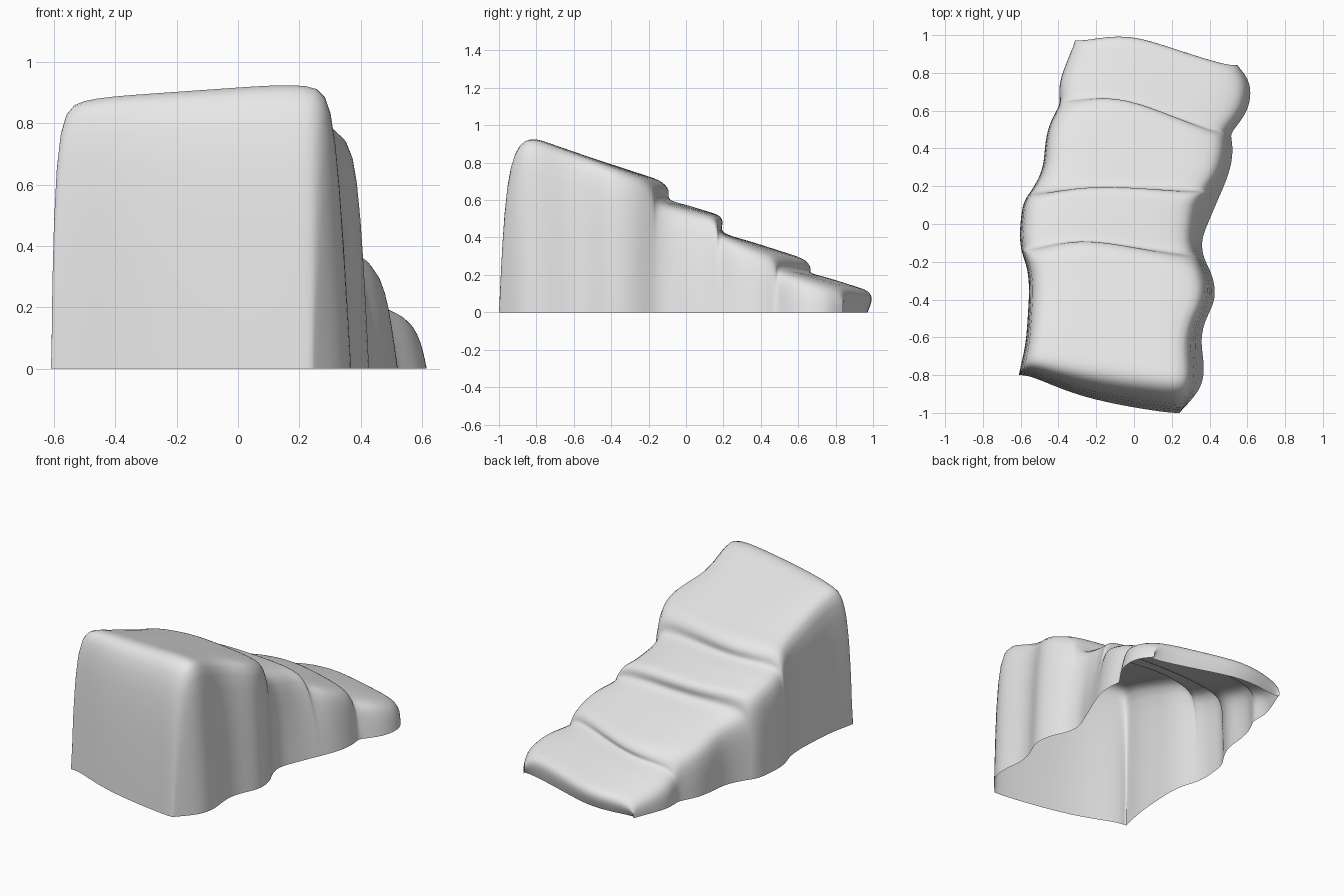
import bpy, bmesh

cube = bpy.data.objects.get("Cube")
if cube:
    bpy.data.objects.remove(cube, do_unlink=True)

stone = bpy.data.materials.new("grey stone")
stone.use_nodes = True
stone.diffuse_color = (0.8, 0.8, 0.8, 1)
stone.node_tree.nodes["Principled BSDF"].inputs["Base Color"].default_value = (0.8, 0.8, 0.8, 1)

ACROSS = (0, 0.3, 0.65, 1)   # column positions across a tread
INSET, DROP = 0.06, 0.06     # size of the worn shoulder at the sides
LIP, UNDERCUT = 0.035, 0.03  # rounding and overhang of each step edge

# left wall outline: y, x
LEFT = [(-.8, -.61), (-.62, -.57), (-.28, -.55), (-.1, -.61), (.12, -.59),
        (.24, -.48), (.5, -.47), (.63, -.39), (.75, -.4), (.97, -.31)]
# right wall outline: y, x at the shoulder, x at the ground
RIGHT = [(-1, .24, .24), (-.87, .32, .36), (-.72, .32, .38), (-.57, .3, .33),
         (-.42, .4, .44), (-.28, .39, .42), (-.12, .31, .34), (.12, .34, .44),
         (.23, .44, .49), (.37, .49, .53), (.48, .48, .51), (.61, .59, .62),
         (.75, .6, .62), (.85, .54, .54)]

# curved step edges, as y from left to right
RIM = (-.74, -.8, -.84, -.87)
UPPER_EDGE = (-.14, -.06, -.11, -.17)
MIDDLE_EDGE = (.16, .21, .2, .17)
LOWER_EDGE = (.65, .695, .6, .485)
TOE = (.98, 1.02, .93, .85)

# slabs: back edge, front edge, heights (left, right) at each, divisions
SLABS = [(RIM, UPPER_EDGE, (.9, .96), (.68, .7), 6),
         (UPPER_EDGE, MIDDLE_EDGE, (.6, .6), (.51, .515), 4),
         (MIDDLE_EDGE, LOWER_EDGE, (.42, .43), (.26, .305), 4),
         (LOWER_EDGE, TOE, (.2, .24), (.1, .13), 4)]


def mix(a, b, t):
    return [p + (q - p) * t for p, q in zip(a, b)]


def outline_at(outline, y):
    """Values of a wall outline at y, held constant past its ends."""
    y = min(max(y, outline[0][0]), outline[-1][0])
    for a, b in zip(outline, outline[1:]):
        if y <= b[0]:
            return mix(a, b, (y - a[0]) / (b[0] - a[0]))[1:]


def station(ys, heights):
    """One cross-section: ground, shoulder, tread points, shoulder, ground."""
    zl, zr = heights
    left, = outline_at(LEFT, ys[0])
    right, foot = outline_at(RIGHT, ys[-1])
    start = (left + INSET, zl)
    end = (right - INSET, zr)
    tread = []
    for t, y in zip(ACROSS, ys):
        x, z = mix(start, end, t)
        tread.append((x, y, z))
    return [(left, ys[0], 0), (left, ys[0], zl - min(DROP, zl * 0.4)), *tread,
            (right, ys[-1], zr - min(DROP, zr * 0.4)), (foot, ys[-1], 0)]


# front wall, leaning slightly back
wall_foot = (-.8, -.9, -.96, -1)
rows = [station(wall_foot, (0, 0)), station(mix(wall_foot, RIM, 0.25), (.78, .8))]

# sloping slabs, each ending in a rounded lip above the next
for back, front, high, low, divisions in SLABS:
    for t in [i / divisions for i in range(divisions)] + [0.93, 1]:
        ys, zs = mix(back, front, t), mix(high, low, t)
        if t == 1:
            zs = [z - LIP for z in zs]
        if t == 0 and back is not RIM:
            ys[1:3] = [y - UNDERCUT for y in ys[1:3]]
        rows.append(station(ys, zs))

# underside of the toe, tucked in at the ground
rows.append(station([y - 0.03 for y in TOE], (0, 0)))

# skin the cross-sections into one open-bottomed shell
bm = bmesh.new()
crease = bm.verts.layers.float.new("crease_vert")
grid = [[bm.verts.new(p) for p in row] for row in rows]
for a, b in zip(grid, grid[1:]):
    for i in range(len(a) - 1):
        bm.faces.new((a[i], a[i + 1], b[i + 1], b[i]))

# sharp corners where the front wall meets the ground
for v in (grid[0][0], grid[0][1], grid[0][-2], grid[0][-1]):
    v[crease] = 1
bmesh.ops.remove_doubles(bm, verts=bm.verts, dist=0.0005)
bmesh.ops.recalc_face_normals(bm, faces=bm.faces)
if sum(f.normal.z * f.calc_area() for f in bm.faces) < 0:
    bmesh.ops.reverse_faces(bm, faces=bm.faces)

mesh = bpy.data.meshes.new("stone_steps")
bm.to_mesh(mesh)
bm.free()
mesh.materials.append(stone)
steps = bpy.data.objects.new("stone_steps", mesh)
bpy.context.collection.objects.link(steps)

# worn, rounded surface
soft = steps.modifiers.new("worn_edges", "SUBSURF")
soft.levels = soft.render_levels = 2
for p in mesh.polygons:
    p.use_smooth = True
